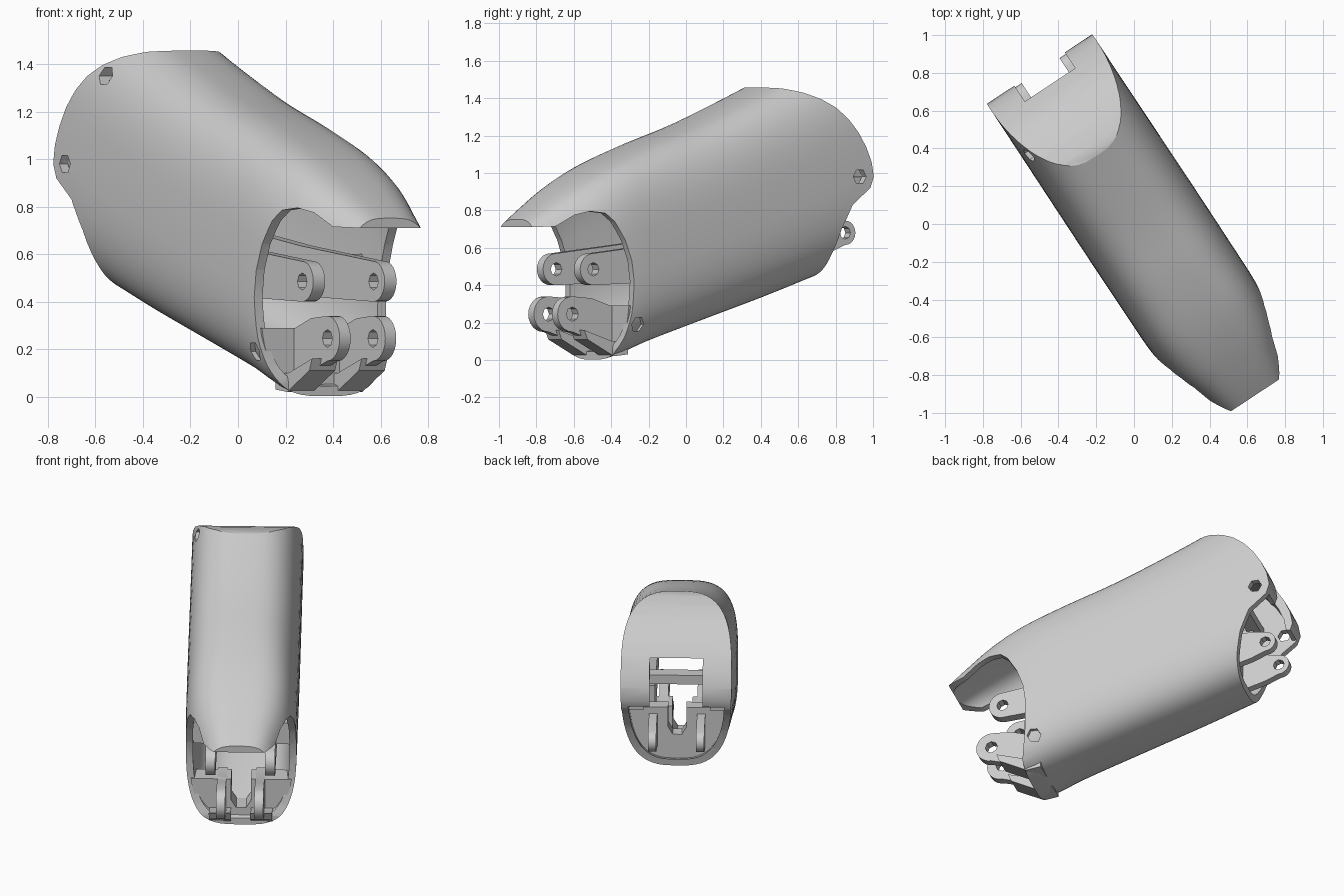
import bpy, bmesh, math
from mathutils import Matrix

if "Cube" in bpy.data.objects:
    bpy.data.objects.remove(bpy.data.objects["Cube"], do_unlink=True)

grey = bpy.data.materials.new("plain grey")
grey.use_nodes = True
grey.diffuse_color = (0.6, 0.6, 0.6, 1)
grey.node_tree.nodes["Principled BSDF"].inputs["Base Color"].default_value = (0.6, 0.6, 0.6, 1)

MID = 0.035                                   # sideways centre of the limb
TURN = Matrix.Rotation(math.radians(33.45), 4, "Z")


def make(name, bm):
    """Finish a bmesh as an object; points are (side, -forward, up)."""
    bmesh.ops.recalc_face_normals(bm, faces=bm.faces)
    mesh = bpy.data.meshes.new(name)
    bm.to_mesh(mesh)
    bm.free()
    obj = bpy.data.objects.new(name, mesh)
    bpy.context.collection.objects.link(obj)
    mesh.materials.append(grey)
    return obj


def loft(name, rings):
    bm = bmesh.new()
    loops = [[bm.verts.new(p) for p in ring] for ring in rings]
    for a, b in zip(loops, loops[1:]):
        for i in range(len(a)):
            j = (i + 1) % len(a)
            bm.faces.new((a[i], a[j], b[j], b[i]))
    bm.faces.new(loops[0])
    bm.faces.new(loops[-1])
    return make(name, bm)


def side_prism(name, profile, w0, w1):
    """Extrude a (forward, up) outline sideways."""
    return loft(name, [[(w, -u, z) for u, z in profile] for w in (w0, w1)])


def box(name, w, u, z):
    return side_prism(name, [(u[0], z[0]), (u[1], z[0]), (u[1], z[1]), (u[0], z[1])], *w)


def disc(u, z, r, count, start=0.0, sweep=2 * math.pi):
    n = count if sweep > 6 else count - 1
    return [(u + r * math.cos(start + sweep * i / n), z + r * math.sin(start + sweep * i / n))
            for i in range(count)]


def boolean(obj, cutter, operation="DIFFERENCE"):
    mod = obj.modifiers.new("cut", "BOOLEAN")
    mod.operation, mod.solver, mod.object = operation, "EXACT", cutter
    bpy.context.view_layer.update()
    graph = bpy.context.evaluated_depsgraph_get()
    mesh = bpy.data.meshes.new_from_object(obj.evaluated_get(graph))
    obj.modifiers.clear()
    obj.data = mesh
    bpy.data.objects.remove(cutter, do_unlink=True)


# Limb stations: forward, top, bottom, half width, roundness
STATIONS = [(-1.1, 1.79, 0.56, 0.335, 0.68), (-0.75, 1.62, 0.45, 0.335, 0.68),
            (-0.41, 1.457, 0.335, 0.336, 0.68), (0.02, 1.275, 0.2, 0.337, 0.67),
            (0.35, 1.16, 0.095, 0.336, 0.65), (0.62, 1.05, 0.002, 0.332, 0.6),
            (0.82, 0.945, 0.0, 0.305, 0.6), (1.0, 0.83, 0.08, 0.24, 0.6), (1.14, 0.73, 0.12, 0.195, 0.6)]


def spline(t):
    i = min(int(t), len(STATIONS) - 2)
    f = t - i
    p = [STATIONS[max(0, min(len(STATIONS) - 1, i + k))] for k in (-1, 0, 1, 2)]
    return [0.5 * (2 * b + (c - a) * f + (2 * a - 5 * b + 4 * c - d) * f ** 2
                   + (3 * b - a - 3 * c + d) * f ** 3) for a, b, c, d in zip(*p)]


def limb(name, inset):
    rings = []
    for s in range(33):
        u, top, bottom, half, power = spline(s * (len(STATIONS) - 1) / 32)
        mid, high = (top + bottom) / 2, (top - bottom) / 2 - inset
        ring = []
        for i in range(64):
            c, d = math.cos(math.tau * i / 64), math.sin(math.tau * i / 64)
            ring.append((MID + math.copysign(abs(c) ** power, c) * (half - inset),
                         -u, mid + math.copysign(abs(d) ** power, d) * high))
        rings.append(ring)
    return loft(name, rings)


# Outer shell: limb trimmed by the side outline, then hollowed
cap = [(-0.38, 1.46), (-0.47, 1.452), (-0.56, 1.43), (-0.65, 1.395), (-0.73, 1.35), (-0.8, 1.29),
       (-0.86, 1.22), (-0.91, 1.14), (-0.945, 1.06), (-0.96, 0.98)]
rear = [(-0.94, 0.92), (-0.83, 0.83), (-0.77, 0.7), (-0.735, 0.56), (-0.7, 0.3), (-0.7, -0.2)]
mouth = [(0.62, -0.2), (0.62, 0.06), (0.6, 0.13), (0.58, 0.25), (0.575, 0.42), (0.59, 0.53),
         (0.63, 0.64), (0.69, 0.74), (0.74, 0.785), (0.82, 0.795), (0.9, 0.775), (1.0, 0.715), (1.11, 0.71)]
shell = limb("outer_shell", 0)
boolean(shell, side_prism("outline", cap + rear + mouth + [(1.11, 1.2), (0.0, 1.6)], -1, 1), "INTERSECT")
hollow = limb("hollow", 0.042)
inner_cap = [(u + 0.04, z - 0.045) for u, z in cap]
boolean(hollow, side_prism("inner_outline", inner_cap + [(-1.3, 0.935), (-1.3, -0.3), (1.5, -0.3),
        (1.5, 1.6), (0.0, 1.6)], -1, 1), "INTERSECT")
boolean(shell, hollow)
boolean(shell, box("rear_notch", (MID - 0.16, MID + 0.16), (-1.3, -0.72), (0.75, 1.22)))

# Hexagonal bolt recesses in both walls, and one near the top
for u, z in ((-0.87, 0.98), (0.53, 0.19)):
    for s in (-1, 1):
        boolean(shell, side_prism("bolt_hole", disc(u, z, 0.042, 6), MID + s * 0.2, MID + s * 0.5))
boolean(shell, side_prism("top_hole", disc(-0.61, 1.35, 0.042, 6), -0.5, -0.2))
parts = [shell]


def hinge_pair(name, u, z, r, hole, spacing, thick, back, face=1):
    """Two mirrored plates, each with a round drilled end."""
    for s, tag in ((-1, "right"), (1, "left")):
        end = disc(u, z, r, 13, -math.pi / 2 if face > 0 else math.pi / 2, math.pi)
        w = MID + s * spacing
        arm = side_prism(tag + "_" + name, end + back, w - thick / 2, w + thick / 2)
        boolean(arm, side_prism("pin_hole", disc(u, z, hole, 8), w - thick, w + thick))
        parts.append(arm)


hinge_pair("upper_hinge_arm", 0.755, 0.485, 0.085, 0.036, 0.18, 0.06,
           [(0.2, 0.635), (-0.1, 0.68), (-0.1, 0.46), (0.3, 0.42)])
hinge_pair("lower_hinge_arm", 0.845, 0.245, 0.095, 0.038, 0.115, 0.055,
           [(0.72, 0.33), (0.6, 0.29), (0.42, 0.29), (0.42, 0.1), (0.66, 0.09)])
hinge_pair("rear_hinge_arm", -0.885, 0.68, 0.065, 0.034, 0.145, 0.05,
           [(-0.8, 0.58), (-0.5, 0.5), (-0.5, 0.75), (-0.8, 0.76)], -1)


def fitted(obj):
    """Trim an inner part so that it stays within the shell wall."""
    boolean(obj, limb("core", 0.02), "INTERSECT")
    parts.append(obj)


# Bulkheads with a central channel
def bulkhead(name, u0, u1, floor, top, gap, gap_floor):
    half = [(0.4, floor), (0.4, top), (gap, top), (gap, gap_floor + 0.05), (gap * 0.5, gap_floor)]
    ring = half + [(-w, z) for w, z in reversed(half)]
    fitted(loft(name, [[(MID + w, -u, z) for w, z in ring] for u in (u0, u1)]))


bulkhead("front_bulkhead", 0.45, 0.59, 0.0, 0.29, 0.06, 0.1)
bulkhead("rear_bulkhead", -0.66, -0.58, 0.3, 0.8, 0.055, 0.62)

# Inner cross bar, side rails and sloping chin plates
fitted(box("rear_cross_bar", (MID - 0.4, MID + 0.4), (-0.74, -0.66), (0.99, 1.05)))
for s, tag in ((-1, "right"), (1, "left")):
    w = sorted((MID + s * 0.2, MID + s * 0.4))
    fitted(box(tag + "_front_rail", w, (-0.1, 0.45), (0.46, 0.6)))
    fitted(box(tag + "_rear_rail", w, (-0.7, -0.58), (0.8, 1.0)))
    w = sorted((MID + s * 0.06, MID + s * 0.19))
    parts.append(side_prism(tag + "_chin_plate", [(0.52, 0.03), (0.61, 0.02), (0.78, 0.11),
                 (0.8, 0.16), (0.62, 0.1), (0.52, 0.1)], *w))

# Smooth shading with crisp edges, then turn the limb to its resting direction
bpy.ops.object.select_all(action="DESELECT")
for obj in parts:
    obj.matrix_world = TURN
    obj.select_set(True)
bpy.context.view_layer.objects.active = shell
bpy.ops.object.shade_smooth_by_angle(angle=math.radians(30))
